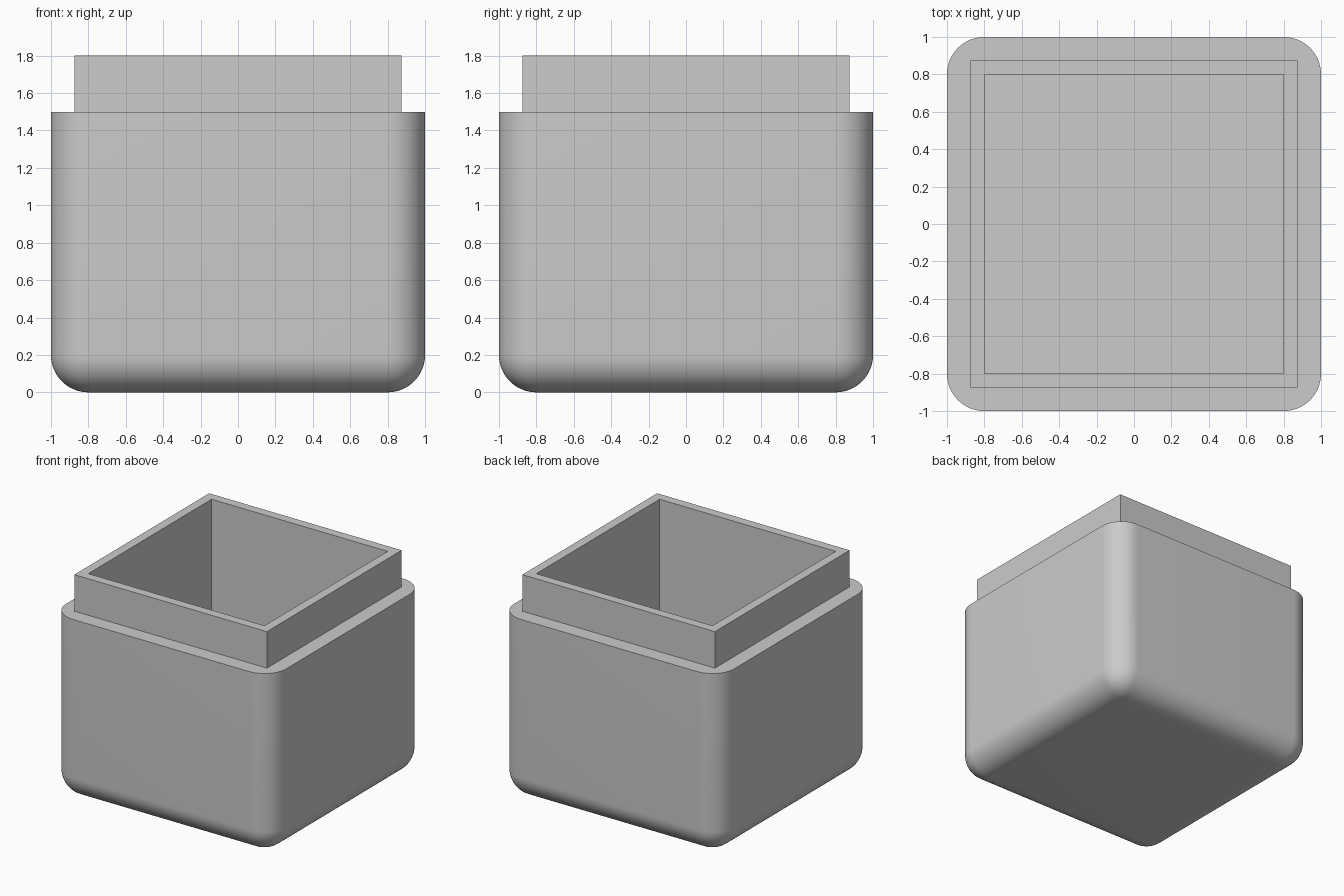
import bpy
import bmesh
import math
from mathutils import Matrix

if "Cube" in bpy.data.objects:
    bpy.data.objects.remove(bpy.data.objects["Cube"], do_unlink=True)

SHOULDER, RIM, FLOOR = 1.5, 1.8, 0.2
LIP, CAVITY, RADIUS = 0.875, 0.8, 0.2

# Material
grey = bpy.data.materials.new("light grey")
grey.use_nodes = True
colour = (0.6, 0.6, 0.6, 1)
grey.diffuse_color = colour
grey.node_tree.nodes["Principled BSDF"].inputs["Base Color"].default_value = colour

bm = bmesh.new()

# Body: block with rounded upright and bottom edges, sharp at the shoulder
block = Matrix.Translation((0, 0, SHOULDER / 2)) @ Matrix.Diagonal((2, 2, SHOULDER, 1))
bmesh.ops.create_cube(bm, size=1, matrix=block)
rounded = [e for e in bm.edges if min(v.co.z for v in e.verts) < SHOULDER / 2]
bmesh.ops.bevel(bm, geom=rounded, offset=RADIUS, offset_type='OFFSET',
                segments=16, profile=0.5, affect='EDGES')

# Open the top of the block
top = [f for f in bm.faces if f.normal.z > 0.99 and f.calc_center_median().z > SHOULDER - 0.01]
bmesh.ops.delete(bm, geom=top, context='FACES_ONLY')
outer_loop = [e for e in bm.edges if e.is_boundary]


def square_ring(half, z):
    return [bm.verts.new((x * half, y * half, z))
            for x, y in ((-1, -1), (1, -1), (1, 1), (-1, 1))]


# Lip and cavity: stacked square rings joined by flat walls
rings = [square_ring(h, z) for h, z in
         ((LIP, SHOULDER), (LIP, RIM), (CAVITY, RIM), (CAVITY, FLOOR))]
for a, b in zip(rings, rings[1:]):
    for i in range(4):
        j = (i + 1) % 4
        bm.faces.new((a[i], a[j], b[j], b[i]))
bm.faces.new(rings[-1])

# Flat shoulder between the rounded outline and the lip
lip_loop = [bm.edges.get((rings[0][i], rings[0][(i + 1) % 4])) for i in range(4)]
bmesh.ops.triangle_fill(bm, edges=outer_loop + lip_loop, use_beauty=True,
                        use_dissolve=False, normal=(0, 0, 1))
bmesh.ops.recalc_face_normals(bm, faces=bm.faces[:])

mesh = bpy.data.meshes.new("container")
bm.to_mesh(mesh)
bm.free()
mesh.materials.append(grey)
container = bpy.data.objects.new("container", mesh)
bpy.context.collection.objects.link(container)

# Smooth the rounded edges, keep the lip sharp
bpy.ops.object.select_all(action='DESELECT')
container.select_set(True)
bpy.context.view_layer.objects.active = container
bpy.ops.object.shade_smooth_by_angle(angle=math.radians(30))
